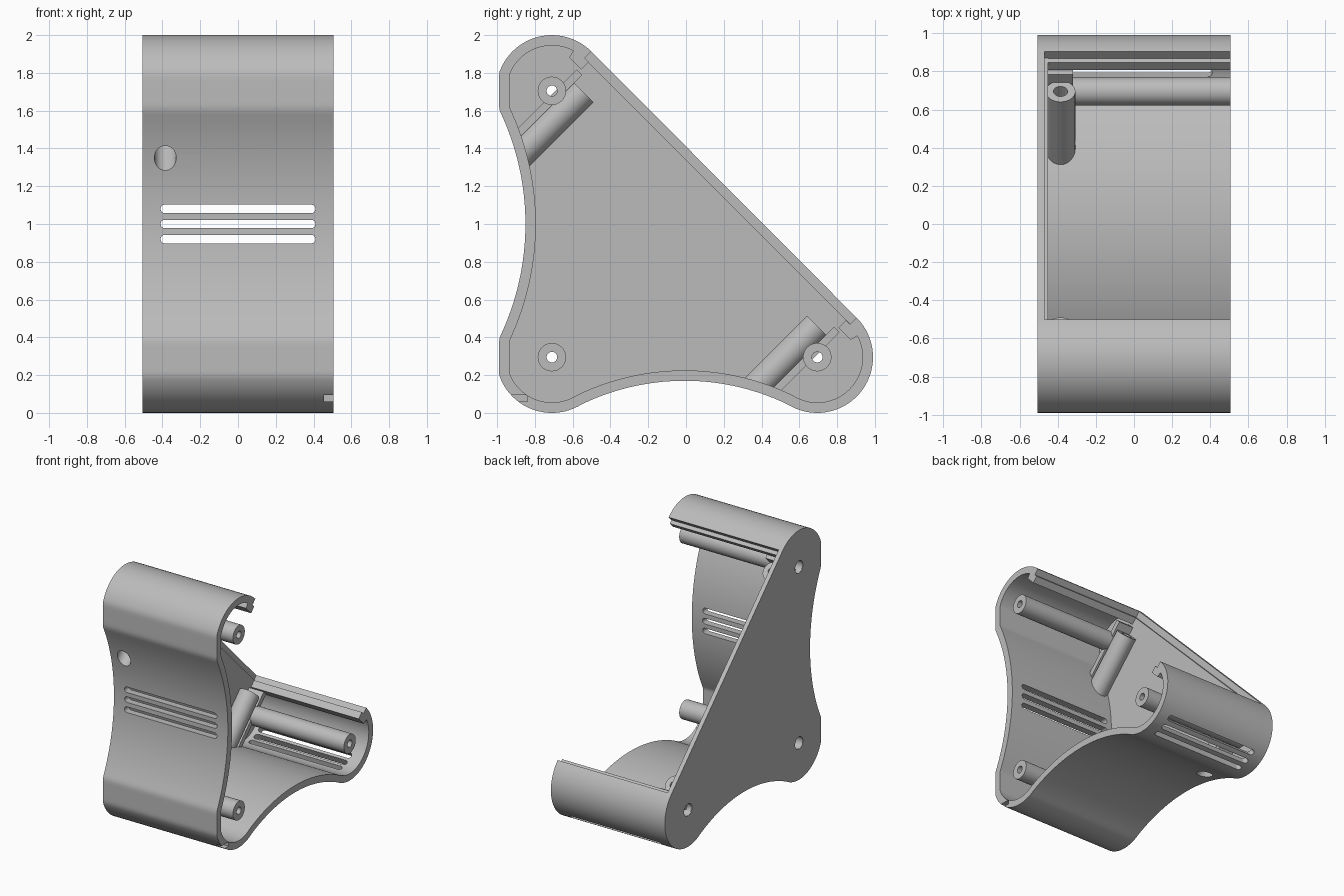
import bpy, bmesh, math
from mathutils import Matrix, Vector

cube = bpy.data.objects.get("Cube")
if cube:
    bpy.data.objects.remove(cube, do_unlink=True)

grey = bpy.data.materials.new("grey_plastic")
grey.use_nodes = True
grey.diffuse_color = (0.5, 0.5, 0.5, 1)
grey.node_tree.nodes["Principled BSDF"].inputs["Base Color"].default_value = (0.5, 0.5, 0.5, 1)

# Shared dimensions: corner centres are (y, z) pairs
SIDE = 0.505
R = 0.295
TOP, FRONT, BACK = Vector((-0.71, 1.705)), Vector((-0.71, R)), Vector((0.695, R))
HALF = 0.705
WALL = 0.055
OUT = Vector((1, 1)).normalized()


def make(name, bm):
    bmesh.ops.recalc_face_normals(bm, faces=bm.faces)
    mesh = bpy.data.meshes.new(name)
    bm.to_mesh(mesh)
    bm.free()
    mesh.materials.append(grey)
    obj = bpy.data.objects.new(name, mesh)
    bpy.context.collection.objects.link(obj)
    return obj


def extrude(bm, points, offset):
    face = bm.faces.new([bm.verts.new(p) for p in points])
    new = bmesh.ops.extrude_face_region(bm, geom=[face])["geom"]
    bmesh.ops.translate(bm, vec=offset, verts=[v for v in new if isinstance(v, bmesh.types.BMVert)])


def prism(name, profile, x0, x1):
    bm = bmesh.new()
    extrude(bm, [(x0, p[0], p[1]) for p in profile], (x1 - x0, 0, 0))
    return make(name, bm)


def lathe(name, profile, origin, axis, steps=48):
    # Closed (distance, radius) profile turned about an axis
    rot = Vector(axis).to_track_quat('Z', 'Y')
    bm = bmesh.new()
    rings = []
    for i in range(steps):
        a = math.tau * i / steps
        rings.append([bm.verts.new(Vector(origin) + rot @ Vector((r * math.cos(a), r * math.sin(a), d)))
                      for d, r in profile])
    n = len(profile)
    for i in range(steps):
        r0, r1 = rings[i], rings[(i + 1) % steps]
        for j in range(n):
            k = (j + 1) % n
            bm.faces.new((r0[j], r0[k], r1[k], r1[j]))
    return make(name, bm)


def cylinder(name, centre, axis, radius, depth):
    bm = bmesh.new()
    mat = Matrix.Translation(centre) @ Vector(axis).to_track_quat('Z', 'Y').to_matrix().to_4x4()
    bmesh.ops.create_cone(bm, cap_ends=True, segments=48, radius1=radius, radius2=radius,
                          depth=depth, matrix=mat)
    return make(name, bm)


def boolean(obj, tools, operation='DIFFERENCE', keep=False):
    bpy.context.view_layer.objects.active = obj
    for tool in tools:
        mod = obj.modifiers.new("cut", 'BOOLEAN')
        mod.operation, mod.object, mod.solver = operation, tool, 'EXACT'
        bpy.ops.object.modifier_apply(modifier=mod.name)
        if not keep:
            bpy.data.objects.remove(tool, do_unlink=True)


def arc(centre, radius, a0, a1, n=32):
    return [centre + radius * Vector((math.cos(a), math.sin(a)))
            for a in (a0 + (a1 - a0) * i / n for i in range(n + 1))]


def outline(t, start=45):
    # Three round corners joined by two tangent hollows, inset by t
    a, right = math.radians(start), math.pi / 2
    e1, e2 = 0.14, 0.125
    r1, r2 = [(HALF ** 2 + e * e - R * R) / (2 * (R - e)) for e in (e1, e2)]
    b1, b2 = math.atan2(HALF, e1 + r1), math.atan2(HALF, e2 + r2)
    k1 = Vector((FRONT.x - e1 - r1, 1.0))
    k2 = Vector(((FRONT.x + BACK.x) / 2, R - e2 - r2))
    pts = arc(TOP, R - t, a, 2 * right + b1)
    pts += arc(k1, r1 + t, b1, -b1)[1:-1]
    pts += arc(FRONT, R - t, 2 * right - b1, 3 * right + b2)
    pts += arc(k2, r2 + t, right + b2, right - b2)[1:-1]
    pts += arc(BACK, R - t, 3 * right - b2, 5 * right - a)
    # Flattened front
    return [Vector((max(p.x, -0.99 + t), p.y)) for p in pts]


def lip(corner, along):
    # Stepped end of the wall that holds a lid
    p = corner + OUT * R
    pts = []
    for move in (OUT * -0.05, along * 0.03, OUT * -0.055, along * -0.09):
        p = p + move
        pts.append(p)
    return pts


# Curved wall with stepped ends
down = Vector((-1, 1)).normalized()
profile = (outline(0) + lip(BACK, down) + outline(WALL, 62)[::-1] + lip(TOP, -down)[::-1])
wall = prism("curved_wall", profile, -0.47, SIDE)


def slot(centre, angle, depth):
    # Long round-ended cutter
    ends = arc(Vector((0.3875, 0)), 0.0225, -math.pi / 2, math.pi / 2, 10)
    ends += [-p for p in ends]
    bm = bmesh.new()
    extrude(bm, [(p.x, p.y, -depth) for p in ends], (0, 0, 2 * depth))
    bm.transform(Matrix.Translation((0, centre.x, centre.y)) @ Matrix.Rotation(angle, 4, 'X'))
    return make("slot_cutter", bm)


# Vent slots in the front and under the back corner
cutters = [slot(Vector((-0.82, z)), math.pi / 2, 0.12) for z in (0.92, 1.0, 1.08)]
for deg in (8, 24, 40):
    a = math.radians(deg)
    cutters.append(slot(BACK + 0.265 * Vector((math.sin(a), -math.cos(a))), a, 0.06))

# Small notch at the open edge
cutters.append(prism("notch_cutter", [(-1, 0.06), (-0.84, 0.06), (-0.84, 0.095), (-1, 0.095)], 0.455, 0.6))

# Slanted tubes and their ribs, trimmed to the wall
interior = prism("interior_helper", outline(0.02), -0.47, SIDE)
interior.hide_render = True
TUBE_X = -0.385
axis = Vector((0, -1, -1)).normalized()
for label, end, side in (("upper", Vector((-0.545, 1.70)), down), ("lower", Vector((0.695, 0.46)), -down)):
    origin = Vector((TUBE_X, end.x, end.y))
    tube = lathe(label + "_slanted_tube",
                 [(0, 0.037), (0, 0.0775), (0.8, 0.0775), (0.8, 0.058), (0.1, 0.058), (0.1, 0.037)],
                 origin, axis)
    boolean(tube, [interior], 'INTERSECT', keep=True)
    near, far = end + OUT * 0.06, end - OUT * 0.8
    rib = prism(label + "_tube_rib",
                [near + side * 0.065, near + side * 0.107, far + side * 0.107, far + side * 0.065],
                -0.46, -0.32)
    boolean(rib, [interior], 'INTERSECT', keep=True)
    cutters.append(cylinder("bore_cutter", origin + axis * 0.5, axis, 0.058, 0.6))
boolean(wall, cutters)
bpy.data.objects.remove(interior, do_unlink=True)

# Side plate with a raised inner layer set back from the open edge
plate = prism("side_plate", outline(0), -SIDE, -0.47)
inner = []
for p in outline(0.02):
    excess = max(0, p.x + p.y - 1.34)
    inner.append(p - Vector((excess, excess)) / 2)
layer = prism("side_plate_inner_layer", inner, -0.475, -0.45)

# Screw posts through the plate
for label, c in (("top", TOP), ("front", FRONT), ("back", BACK)):
    centre = (-SIDE, c.x, c.y)
    for part in (plate, layer):
        boolean(part, [cylinder("recess_cutter", centre, (1, 0, 0), 0.05, 0.3)])
    lathe(label + "_screw_post",
          [(0.005, 0.049), (0.005, 0.075), (2 * SIDE, 0.075), (2 * SIDE, 0.028), (0.11, 0.028), (0.11, 0.049)],
          centre, (1, 0, 0))

# Smooth curves, sharp edges
bpy.ops.object.select_all(action='DESELECT')
for obj in bpy.context.collection.objects:
    if obj.type == 'MESH' and obj.data.materials and obj.data.materials[0] == grey:
        obj.select_set(True)
        bpy.context.view_layer.objects.active = obj
bpy.ops.object.shade_smooth_by_angle(angle=math.radians(25))
